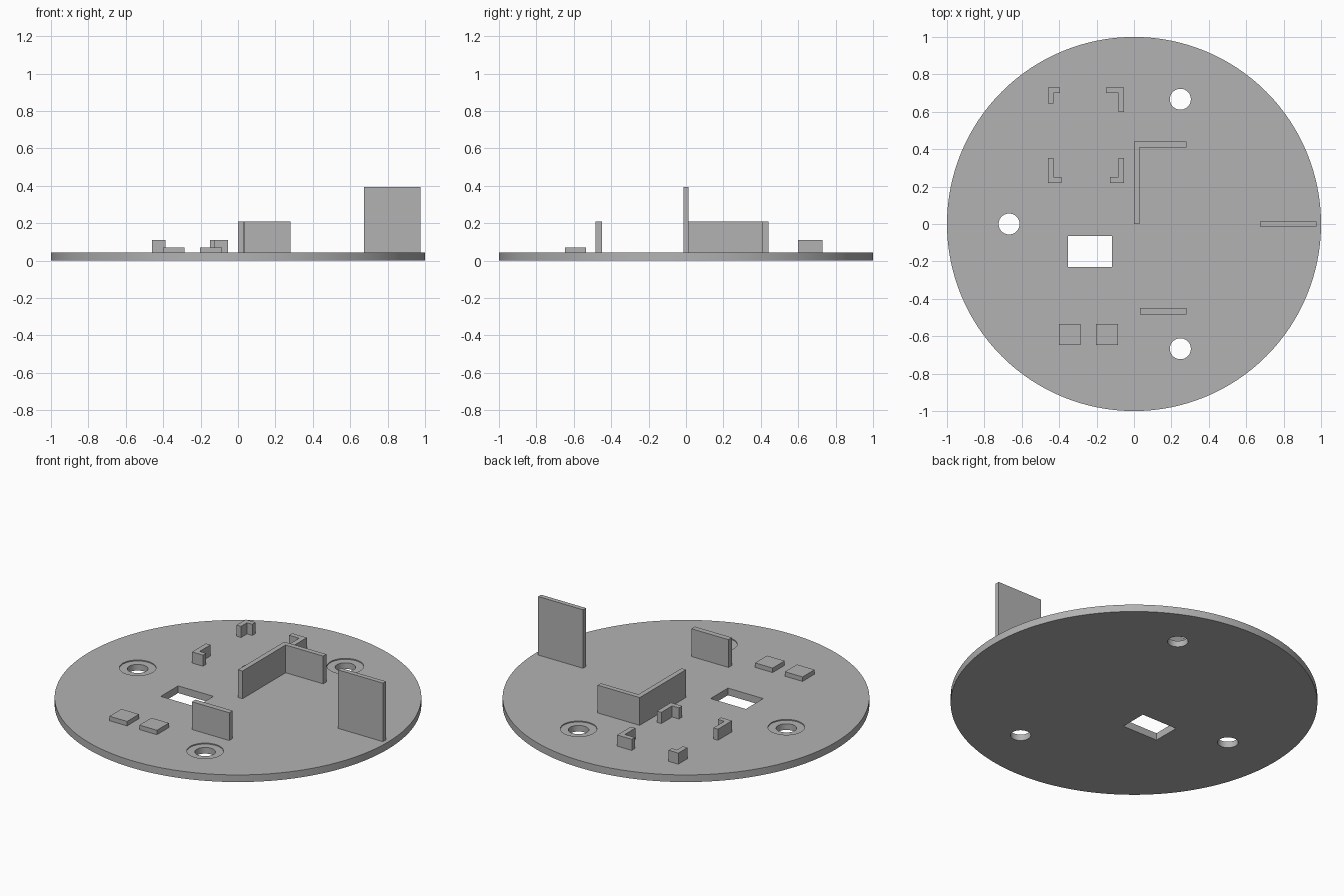
import bpy
import bmesh
import math

if "Cube" in bpy.data.objects:
    bpy.data.objects.remove(bpy.data.objects["Cube"], do_unlink=True)

TOP = 0.043      # upper face of the disc
WALL = 0.03      # thickness of the small walls

grey = bpy.data.materials.new("plain grey")
grey.use_nodes = True
grey.diffuse_color = (0.45, 0.45, 0.45, 1)
grey.node_tree.nodes["Principled BSDF"].inputs["Base Color"].default_value = grey.diffuse_color


def prism(name, outline, z0, z1):
    """Extrude a counter-clockwise outline from z0 up to z1."""
    bm = bmesh.new()
    face = bm.faces.new([bm.verts.new((x, y, z0)) for x, y in outline])
    up = bmesh.ops.extrude_face_region(bm, geom=[face])["geom"]
    verts = [v for v in up if isinstance(v, bmesh.types.BMVert)]
    bmesh.ops.translate(bm, vec=(0, 0, z1 - z0), verts=verts)
    bmesh.ops.recalc_face_normals(bm, faces=bm.faces)
    mesh = bpy.data.meshes.new(name)
    bm.to_mesh(mesh)
    bm.free()
    mesh.materials.append(grey)
    obj = bpy.data.objects.new(name, mesh)
    bpy.context.collection.objects.link(obj)
    return obj


def circle(x, y, r, n):
    return [(x + r * math.cos(math.tau * i / n), y + r * math.sin(math.tau * i / n))
            for i in range(n)]


def rect(x0, x1, y0, y1):
    return [(x0, y0), (x1, y0), (x1, y1), (x0, y1)]


def corner(x, y, dx, dy, t=WALL):
    """L outline with its outer corner at x, y and signed arm lengths dx, dy."""
    tx, ty = math.copysign(t, dx), math.copysign(t, dy)
    return [(x, y), (x + dx, y), (x + dx, y + ty), (x + tx, y + ty),
            (x + tx, y + dy), (x, y + dy)]


def cut(target, outline, z0, z1):
    cutter = prism("cutter", outline, z0, z1)
    cutter.hide_render = True
    mod = target.modifiers.new("cut", "BOOLEAN")
    mod.operation = "DIFFERENCE"
    mod.solver = "EXACT"
    mod.object = cutter
    bpy.context.view_layer.objects.active = target
    bpy.ops.object.modifier_apply(modifier=mod.name)
    bpy.data.objects.remove(cutter, do_unlink=True)


# Base disc with a rectangular window and three counterbored screw holes
disc = prism("base_disc", circle(0, 0, 1, 128), 0, TOP)
cut(disc, rect(-0.353, -0.118, -0.23, -0.065), -0.1, 0.1)
for x, y in [(-0.668, 0), (0.248, 0.667), (0.248, -0.667)]:
    cut(disc, circle(x, y, 0.1, 48), TOP - 0.006, 0.1)
    cut(disc, circle(x, y, 0.056, 48), -0.1, 0.1)
bpy.ops.object.select_all(action="DESELECT")
disc.select_set(True)
bpy.context.view_layer.objects.active = disc
bpy.ops.object.shade_smooth_by_angle(angle=math.radians(30))

# Four corner brackets that hold a small board
prism("bracket_back_right", corner(-0.46, 0.73, 0.065, -0.087), TOP, 0.11)
prism("bracket_back_left", corner(-0.053, 0.73, -0.097, -0.13), TOP, 0.11)
prism("bracket_front_right", corner(-0.46, 0.22, 0.073, 0.133), TOP, 0.11)
prism("bracket_front_left", corner(-0.053, 0.22, -0.075, 0.133), TOP, 0.11)

# Upright walls
prism("angled_wall", corner(0, 0.44, 0.28, -0.44), TOP, 0.21)
prism("front_wall", rect(0.032, 0.28, -0.483, -0.45), TOP, 0.21)
prism("tall_fin", rect(0.675, 0.975, -0.014, 0.014), TOP, 0.395)

# Low square pads
for side, x in [("right", -0.402), ("left", -0.203)]:
    prism("pad_" + side, rect(x, x + 0.117, -0.648, -0.534), TOP, 0.07)
